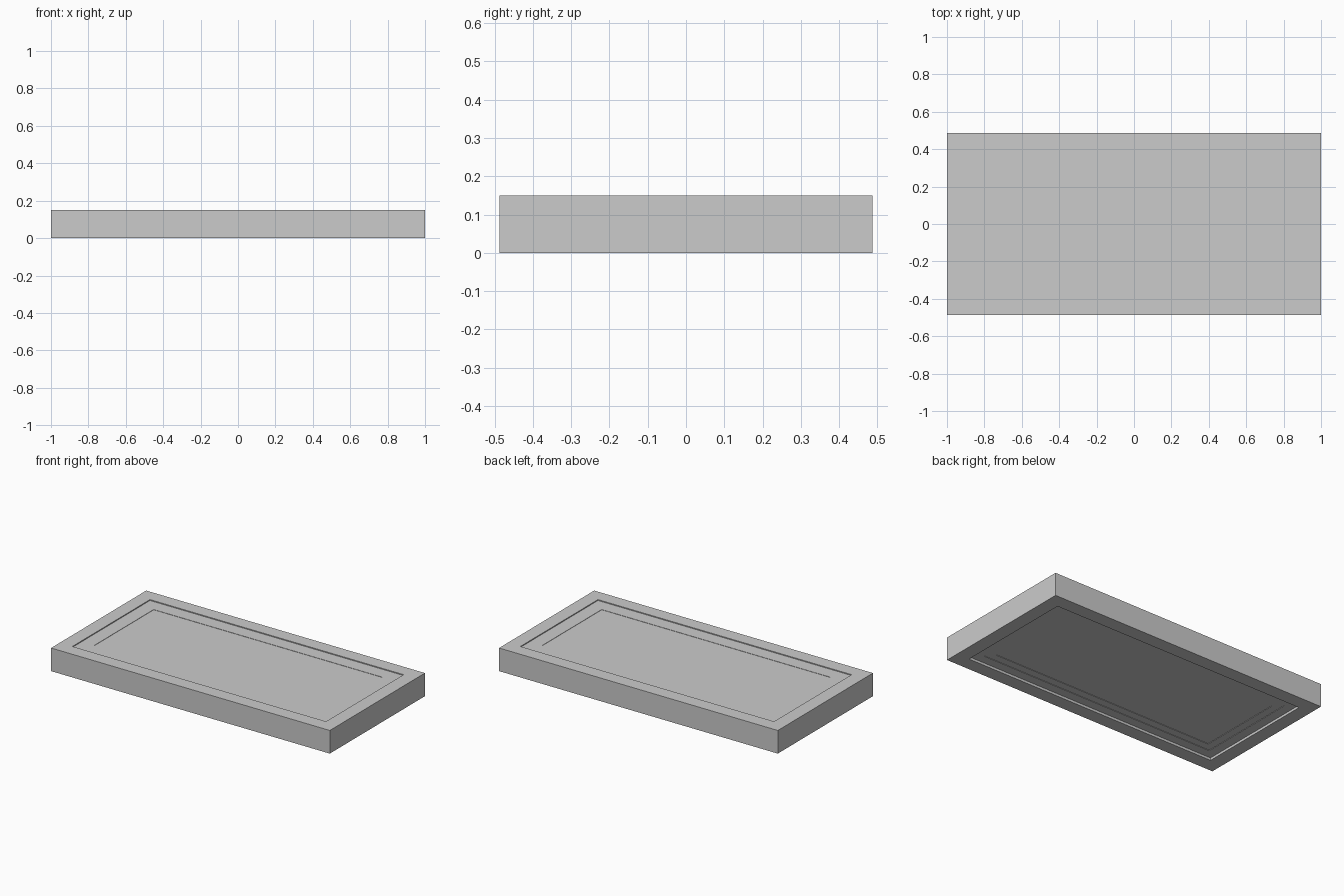
import bpy, bmesh

if "Cube" in bpy.data.objects:
    bpy.data.objects.remove(bpy.data.objects["Cube"])

HX, HY, H = 1.0, 0.4875, 0.15


def ring(bm, inset, z):
    """Rectangular loop of vertices inset from the outer edge."""
    x, y = HX - inset, HY - inset
    return [bm.verts.new((sx * x, sy * y, z))
            for sx, sy in ((-1, -1), (1, -1), (1, 1), (-1, 1))]


def stepped_slab(name, profile):
    """Loft (inset, z) loops from the bottom panel round to the top panel."""
    bm = bmesh.new()
    loops = [ring(bm, *p) for p in profile]
    for a, b in zip(loops, loops[1:]):
        for i in range(4):
            j = (i + 1) % 4
            bm.faces.new((a[i], a[j], b[j], b[i]))
    bm.faces.new(loops[0][::-1])
    bm.faces.new(loops[-1])
    bmesh.ops.recalc_face_normals(bm, faces=bm.faces)
    mesh = bpy.data.meshes.new(name)
    bm.to_mesh(mesh)
    bm.free()
    obj = bpy.data.objects.new(name, mesh)
    bpy.context.collection.objects.link(obj)
    return obj


stepped_slab("framed_slab", [
    # underside: panel, shallow steps, recess wall, rim
    (0.20, 0.022), (0.20, 0.019), (0.15, 0.019), (0.15, 0.016),
    (0.09, 0.016), (0.09, 0.0),
    # outer side walls
    (0.0, 0.0), (0.0, H),
    # top: rim, shallow recess, inner panel
    (0.09, H), (0.09, H - 0.006), (0.18, H - 0.006), (0.18, H - 0.008),
])
